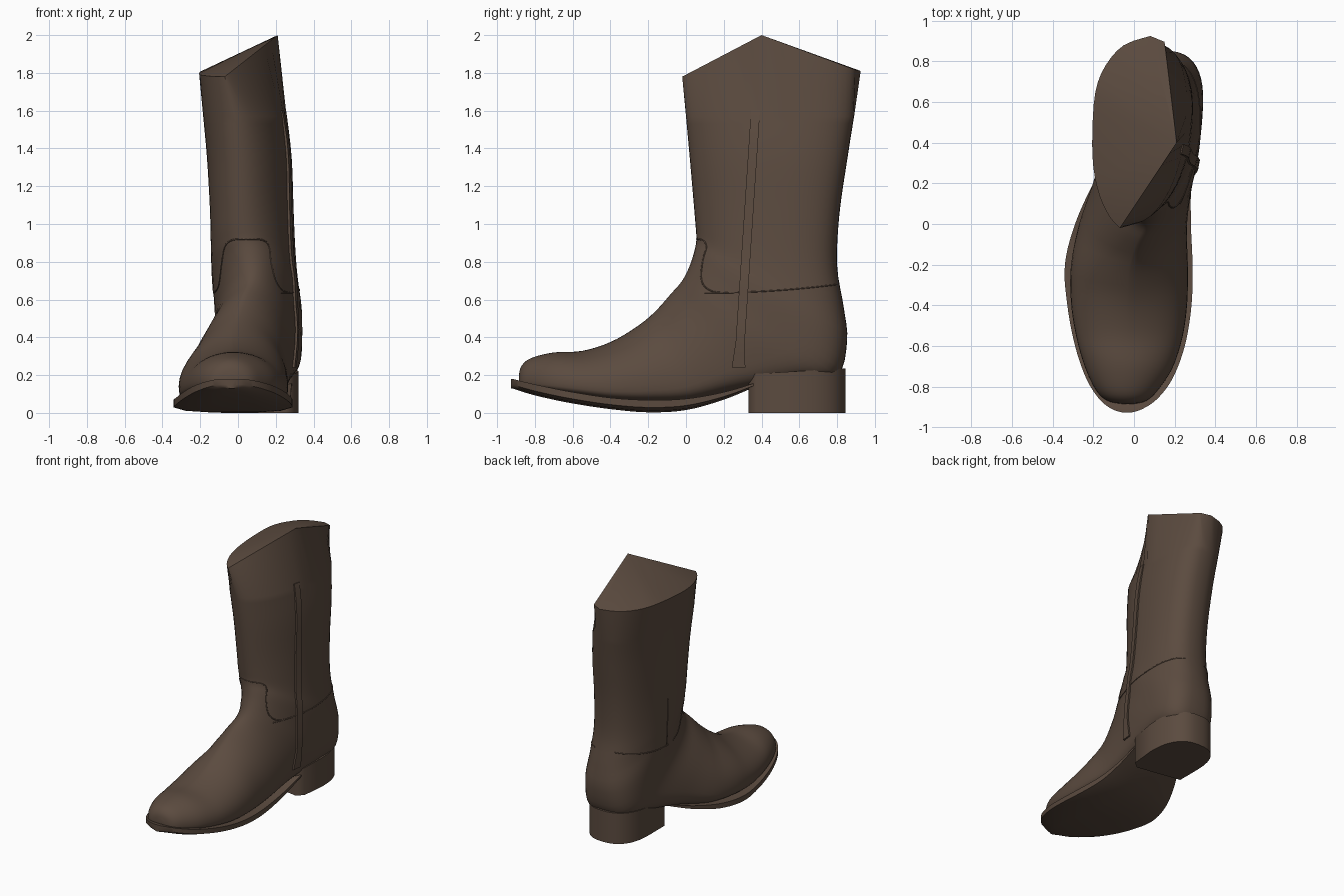
import bpy, bmesh, math
from mathutils import Vector
from mathutils.bvhtree import BVHTree

if "Cube" in bpy.data.objects:
    bpy.data.objects.remove(bpy.data.objects["Cube"])

leather = bpy.data.materials.new("brown leather")
leather.diffuse_color = (0.105, 0.07, 0.05, 1)
leather.use_nodes = True
leather.node_tree.nodes["Principled BSDF"].inputs["Base Color"].default_value = leather.diffuse_color


def smooth_rows(rows, steps):
    """Catmull-Rom interpolation of a table of rows."""
    out = []
    for i in range(len(rows) - 1):
        a, b, c, d = (rows[max(0, min(len(rows) - 1, i + k))] for k in (-1, 0, 1, 2))
        for s in range(steps):
            t = s / steps
            out.append([0.5 * (2 * q + (r - p) * t + (2 * p - 5 * q + 4 * r - u) * t * t
                               + (3 * q - p - 3 * r + u) * t ** 3)
                        for p, q, r, u in zip(a, b, c, d)])
    return out + [list(rows[-1])]


def loft(rings, cap_end=True):
    """Skin a list of equal-length closed rings."""
    bm = bmesh.new()
    vs = [[bm.verts.new(p) for p in ring] for ring in rings]
    n = len(vs[0])
    for a, b in zip(vs, vs[1:]):
        for j in range(n):
            k = (j + 1) % n
            bm.faces.new((a[j], a[k], b[k], b[j]))
    bm.faces.new(vs[0])
    if cap_end:
        bm.faces.new(vs[-1])
    return bm, vs


def select_only(ob):
    bpy.context.collection.objects.link(ob)
    bpy.ops.object.select_all(action='DESELECT')
    ob.select_set(True)
    bpy.context.view_layer.objects.active = ob


def finish(name, bm, angle=35):
    bmesh.ops.recalc_face_normals(bm, faces=bm.faces)
    me = bpy.data.meshes.new(name)
    bm.to_mesh(me)
    me.materials.append(leather)
    select_only(bpy.data.objects.new(name, me))
    bpy.ops.object.shade_smooth_by_angle(angle=math.radians(angle))


# Upper: rings swing from upright at the toe to level in the shaft
# each row: instep point y z, sole/heel/back point y z, left x, right x
UPPER = [
    (-.885, .20, -.885, .15, -.06, .00), (-.87, .25, -.87, .14, -.13, .06),
    (-.82, .29, -.82, .13, -.185, .115), (-.70, .32, -.71, .11, -.24, .19),
    (-.55, .328, -.55, .085, -.285, .24), (-.40, .375, -.38, .06, -.31, .262),
    (-.27, .45, -.18, .05, -.31, .265), (-.17, .53, .04, .06, -.27, .26),
    (-.08, .63, .30, .12, -.20, .28), (-.02, .70, .60, .17, -.145, .315),
    (.02, .78, .80, .195, -.125, .328), (.045, .86, .853, .38, -.13, .328),
    (.055, .92, .835, .56, -.135, .31), (.05, 1.0, .80, .78, -.14, .295),
    (.04, 1.12, .812, 1.05, -.145, .285), (.02, 1.35, .855, 1.35, -.16, .275),
    (.00, 1.57, .89, 1.57, -.18, .25)]
N, STEPS = 48, 4


def clamp(v):
    return min(1, max(0, v))


def section(j, m, p, slope=0):
    """Side factor and front-to-back fraction of ring point j."""
    th = 2 * math.pi * j / N
    c, s = math.cos(th), math.sin(th)
    if c >= 0:
        q = 1 + slope * (.7 if s > 0 else .2)     # the left flank is hollower
        return -math.copysign(abs(s) ** q, s), m * (1 - c)
    return -math.copysign(abs(s) ** p, s), m + (1 - m) * abs(c) ** p


rings = []
for i, (ty, tz, by, bz, xl, xr) in enumerate(smooth_rows(UPPER, STEPS)):
    r = i / STEPS
    f, g = clamp((r - 7) / 5), clamp((r - 9) / 3)     # 0 in the foot, 1 in the shaft
    slope = clamp((r - 3.5) / 2) * clamp((10 - r) / 3)
    m, p, twist = .75 - .25 * f, .54 + .26 * g, .09 * f
    ring = []
    for j in range(N):
        w, s = section(j, m, p, slope)
        ring.append(((xl + xr) / 2 + w * (xr - xl) / 2 + twist * (s - .5),
                     ty + (by - ty) * s, tz + (bz - tz) * s))
    rings.append(ring)

# Top rim: rounded on the left, two straight edges up to a peak on the right
RIM = [(-.07, -.02, 1.78), (-.12, .035, 1.78), (-.17, .14, 1.785), (-.20, .28, 1.79),
       (-.205, .45, 1.80), (-.19, .65, 1.81), (-.14, .78, 1.81), (-.05, .88, 1.81),
       (.08, .925, 1.81)]
top = [Vector(v) for v in smooth_rows(RIM, 3)]
front, back, peak = top[0], Vector((.15, .90, 1.815)), Vector((.21, .4, 2))
for j in range(N // 2 + 1, N):
    s = section(j, .5, .8)[1]
    top.append(front.lerp(peak, s * 2) if s <= .5 else peak.lerp(back, s * 2 - 1))
rings.append(top)

bm, vs = loft(rings, cap_end=False)
tip = vs[-1][3 * N // 4]
for j in range(N // 2):
    bm.faces.new((tip, vs[-1][j], vs[-1][j + 1]))
bm.faces.new([tip] + [vs[-1][j % N] for j in range(N // 2, 3 * N // 4)])
bm.faces.new([tip] + [vs[-1][j % N] for j in range(3 * N // 4 + 1, N + 1)])
bm.normal_update()
tree = BVHTree.FromBMesh(bm)
finish("boot_upper", bm)

# Sole: welt edge with a crowned underside; rows are y, left, right, top z, bottom z
SOLE = [(-.927, -.06, -.01, .18, .13), (-.91, -.11, .042, .178, .127),
        (-.86, -.172, .115, .165, .11), (-.76, -.235, .19, .142, .083),
        (-.6, -.29, .25, .11, .05), (-.4, -.328, .283, .08, .02),
        (-.2, -.34, .288, .068, .003), (0, -.29, .28, .075, .015),
        (.2, -.2, .28, .11, .07), (.37, -.10, .285, .16, .14)]
rings = []
for y, xl, xr, zt, zb in smooth_rows(SOLE, 5):
    c, h, e = (xl + xr) / 2, (xr - xl) / 2, zt - (zt - zb) * .6
    rings.append([(xl, y, zt), (xr, y, zt), (xr, y, e), (c + h * .8, y, zb + .008),
                  (c + h * .4, y, zb), (c - h * .4, y, zb), (c - h * .8, y, zb + .008), (xl, y, e)])
bm, _ = loft(rings)
finish("sole", bm)

# Heel block: slanted flat front, rounded back
outline = [(-.09, .39), (.25, .33), (.30, .37)]
for k in range(25):
    a = math.pi * k / 24
    c, s = math.cos(a), max(0, math.sin(a))
    outline.append((.115 + math.copysign(abs(c) ** .8, c) * .205, .56 + .285 * s ** .8))
bm, _ = loft([[(x, y, .0) for x, y in outline],
              [(x, y, .205 + (y - .33) * .06) for x, y in outline]])
finish("heel", bm, 50)


# Seams: thin piping laid on the upper by ray casting
def side_hits(points, side):
    hits = [tree.ray_cast(Vector((side, y, z)), Vector((-side, 0, 0)))[0] for y, z in points]
    return [h for h in hits if h]


def seam(name, pts):
    cu = bpy.data.curves.new(name, 'CURVE')
    cu.dimensions = '3D'
    cu.bevel_depth = .004
    cu.bevel_resolution = 1
    sp = cu.splines.new('POLY')
    sp.points.add(len(pts) - 1)
    for q, v in zip(sp.points, pts):
        q.co = (*v, 1)
    cu.materials.append(leather)
    select_only(bpy.data.objects.new(name, cu))
    bpy.ops.object.convert(target='MESH')


for name, side, y0 in (("right", 1, .10), ("left", -1, .40)):
    line = [(y0 + (.8 - y0) * k / 30, .635 + .045 * (k / 30) ** 2) for k in range(31)]
    seam(name + "_counter_seam", side_hits(line, side))
seam("left_side_seam", side_hits([(.42, .64 + .36 * k / 12) for k in range(13)], -1))

TAB = [(-.12, .64), (-.10, .68), (-.085, .8), (-.07, .88), (-.03, .915), (.05, .92),
       (.13, .915), (.165, .88), (.175, .8), (.20, .70), (.24, .645), (.285, .635)]
hits = [tree.ray_cast(Vector((x, -1.2, z)), Vector((0, 1, 0)))[0] for x, z in smooth_rows(TAB, 4)]
seam("vamp_tab_seam", [h for h in hits if h])

# Raised strip up the right side, thinner at the top
rings = []
for k in range(41):
    z, y = .24 + 1.36 * k / 40, .278 + .09 * k / 40
    half = .024 + .012 * clamp(1 - k / 4)
    a, b = side_hits([(y - half, z), (y + half, z)], 1)
    up = Vector((.012 * min(1, (44 - k) / 8), 0, 0))
    rings.append([a - up, a + up, b + up, b - up])
bm, _ = loft(rings)
finish("side_strip", bm)
